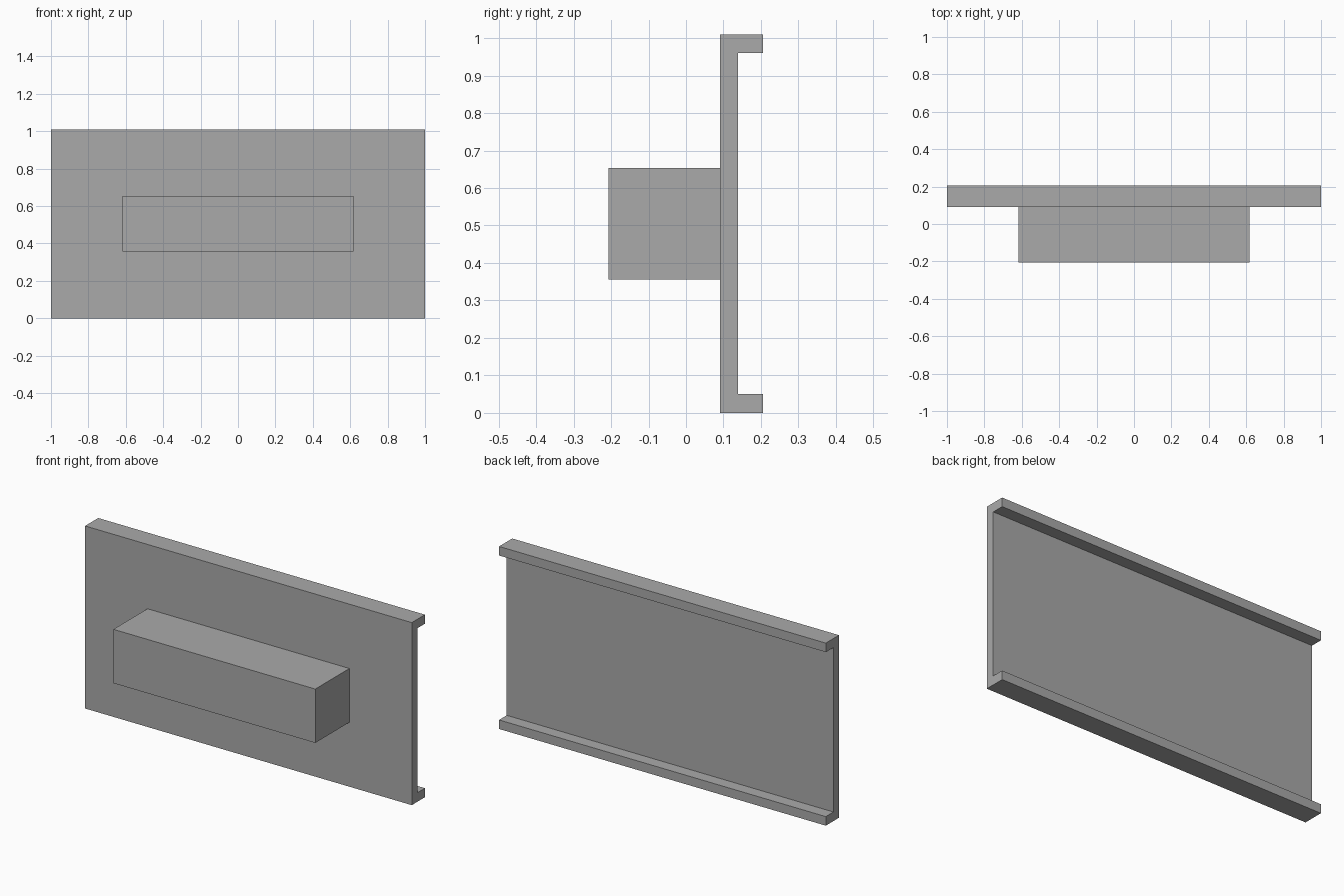
import bpy
import bmesh

# Remove the default object
cube = bpy.data.objects.get("Cube")
if cube:
    bpy.data.objects.remove(cube, do_unlink=True)

# Single grey material
GREY = (0.4, 0.4, 0.4, 1)
grey = bpy.data.materials.new("plain grey")
grey.use_nodes = True
grey.diffuse_color = GREY
grey.node_tree.nodes["Principled BSDF"].inputs["Base Color"].default_value = GREY


def extrude_profile(name, profile, half_width):
    """Extrude a closed (y, z) outline along x, centred on x = 0."""
    bm = bmesh.new()
    face = bm.faces.new([bm.verts.new((-half_width, y, z)) for y, z in profile])
    result = bmesh.ops.extrude_face_region(bm, geom=[face])
    moved = [v for v in result["geom"] if isinstance(v, bmesh.types.BMVert)]
    bmesh.ops.translate(bm, vec=(2 * half_width, 0, 0), verts=moved)
    bmesh.ops.recalc_face_normals(bm, faces=bm.faces)
    mesh = bpy.data.meshes.new(name)
    bm.to_mesh(mesh)
    bm.free()
    mesh.materials.append(grey)
    obj = bpy.data.objects.new(name, mesh)
    bpy.context.collection.objects.link(obj)
    return obj


# Channel panel with a lip along the top and bottom of its back
FRONT, BACK, LIP, HEIGHT, THICK = 0.091, 0.139, 0.206, 1.01, 0.05
extrude_profile("channel_panel", [
    (FRONT, 0), (LIP, 0), (LIP, THICK), (BACK, THICK),
    (BACK, HEIGHT - THICK), (LIP, HEIGHT - THICK), (LIP, HEIGHT), (FRONT, HEIGHT),
], 1)

# Block standing out from the front of the panel
LOW, HIGH, NOSE = 0.356, 0.654, -0.207
extrude_profile("front_block", [
    (NOSE, LOW), (FRONT, LOW), (FRONT, HIGH), (NOSE, HIGH),
], 0.618)
